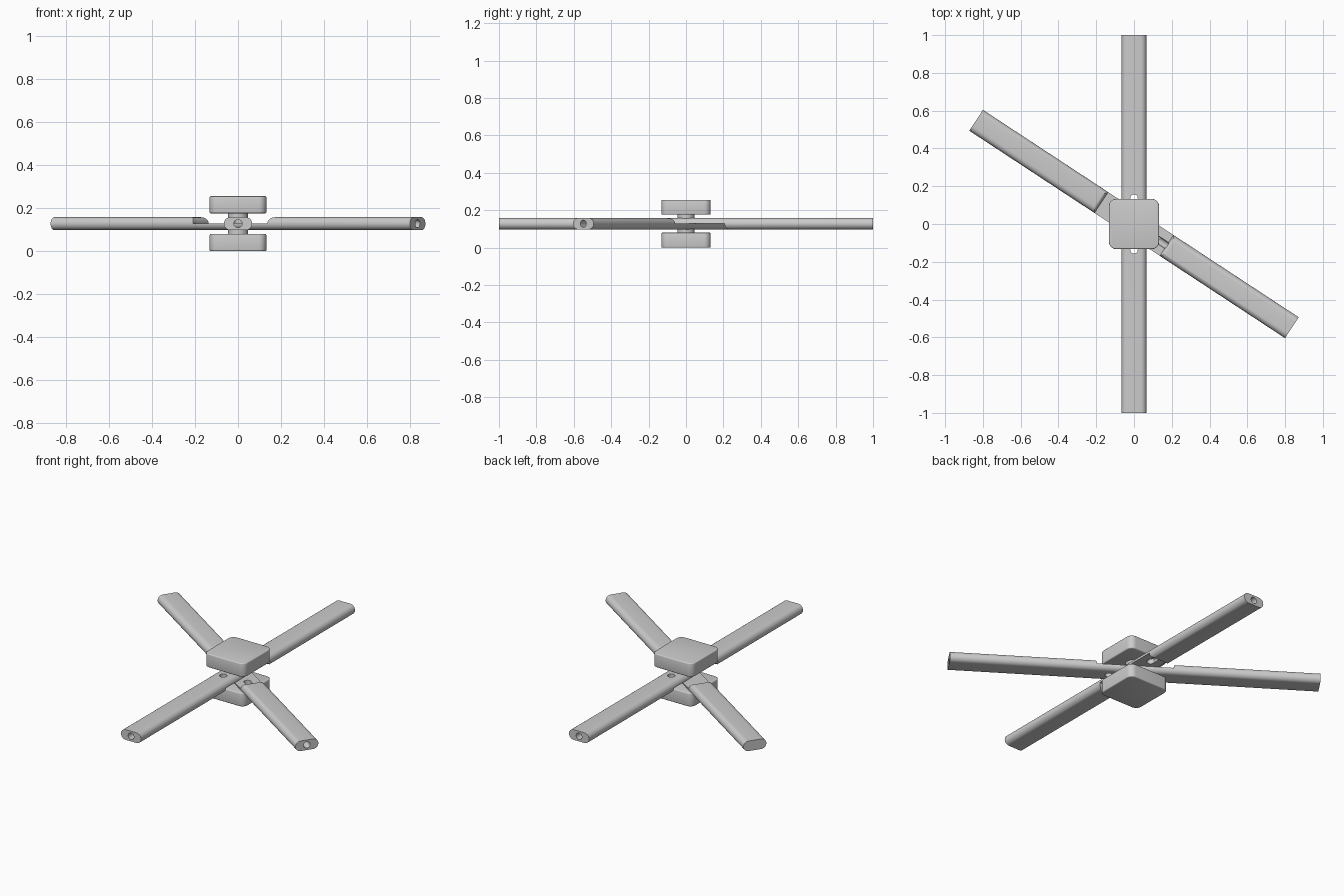
import bpy, bmesh
from math import pi, sin, cos, radians
from mathutils import Matrix

if "Cube" in bpy.data.objects:
    bpy.data.objects.remove(bpy.data.objects["Cube"])

MID = 0.128      # height of the bar axis
H, W = 0.03, 0.066   # bar half height and half width
NOTCH, HOLE, BORE_R = 0.207, 0.137, 0.02


def make_object(name, bm):
    bmesh.ops.recalc_face_normals(bm, faces=bm.faces)
    me = bpy.data.meshes.new(name)
    bm.to_mesh(me)
    bm.free()
    ob = bpy.data.objects.new(name, me)
    bpy.context.collection.objects.link(ob)
    return ob


def smooth(ob):
    bpy.ops.object.select_all(action='DESELECT')
    ob.select_set(True)
    bpy.context.view_layer.objects.active = ob
    bpy.ops.object.shade_smooth_by_angle(angle=radians(35))


def prism(name, pts, offset, vec):
    bm = bmesh.new()
    face = bm.faces.new([bm.verts.new(p) for p in pts])
    bmesh.ops.translate(bm, verts=bm.verts, vec=offset)
    ext = bmesh.ops.extrude_face_region(bm, geom=[face])
    verts = [v for v in ext['geom'] if isinstance(v, bmesh.types.BMVert)]
    bmesh.ops.translate(bm, verts=verts, vec=vec)
    return make_object(name, bm)


def cylinder(name, radius, depth, matrix, seg=32):
    bm = bmesh.new()
    bmesh.ops.create_cone(bm, cap_ends=True, segments=seg, radius1=radius,
                          radius2=radius, depth=depth, matrix=matrix)
    return make_object(name, bm)


def cut(ob, cutter):
    cutter.hide_render = True
    mod = ob.modifiers.new("cut", 'BOOLEAN')
    mod.operation, mod.solver, mod.object = 'DIFFERENCE', 'EXACT', cutter
    bpy.context.view_layer.objects.active = ob
    bpy.ops.object.modifier_apply(modifier=mod.name)
    bpy.data.objects.remove(cutter)


def make_bar(name, bored_sides):
    # stadium section running along y
    n = 12
    section = []
    for side in (1, -1):
        for i in range(n + 1):
            a = -pi / 2 + pi * i / n
            section.append((side * (W - H + H * cos(a)), 0, side * H * sin(a)))
    bar = prism(name, section, (0, -1, 0), (0, 2, 0))
    # half-lap notch in the underside, with rounded shoulders
    r = 0.025
    arc = [(0, NOTCH + r - r * cos(a), -H + r - r * sin(a))
           for a in [pi / 2 * i / 8 for i in range(9)]]
    right = [(0, NOTCH, 0)] + arc + [(0, NOTCH + r, -0.06)]
    left = [(0, -y, z) for _, y, z in reversed(right)]
    cut(bar, prism("notch_cutter", right + left, (-0.1, 0, 0), (0.2, 0, 0)))
    # cable bores and the holes where they meet the lap
    for s in bored_sides:
        m = Matrix.Translation((0, s * (HOLE + 1.1) / 2, 0)) @ Matrix.Rotation(pi / 2, 4, 'X')
        cut(bar, cylinder("bore_cutter", BORE_R - 0.001, 1.1 - HOLE, m))
        cut(bar, cylinder("hole_cutter", BORE_R, 0.2, Matrix.Translation((0, s * HOLE, 0))))
    bar.location.z = MID
    smooth(bar)
    return bar


# crossing bars, lapped over each other
make_bar("upper_bar", (1, -1))
lower = make_bar("lower_bar", (1,))
lower.rotation_euler = (0, pi, radians(-123.3))

# clamp blocks above and below
for name, z in (("bottom_block", 0.04), ("top_block", 0.216)):
    bm = bmesh.new()
    bmesh.ops.create_cube(bm, size=1)
    bmesh.ops.scale(bm, verts=bm.verts, vec=(0.264, 0.264, 0.08))
    upright = [e for e in bm.edges if abs(e.verts[0].co.z - e.verts[1].co.z) > 0.01]
    bmesh.ops.bevel(bm, geom=upright, offset=0.035, segments=8, profile=0.5, affect='EDGES')
    rims = [e for e in bm.edges if abs(e.verts[0].co.z - e.verts[1].co.z) < 0.001]
    bmesh.ops.bevel(bm, geom=rims, offset=0.006, segments=3, profile=0.5, affect='EDGES')
    block = make_object(name, bm)
    block.location.z = z
    smooth(block)

# central pin joining the blocks through the lap
smooth(cylinder("pin", 0.046, 0.11, Matrix.Translation((0, 0, MID)), 48))
